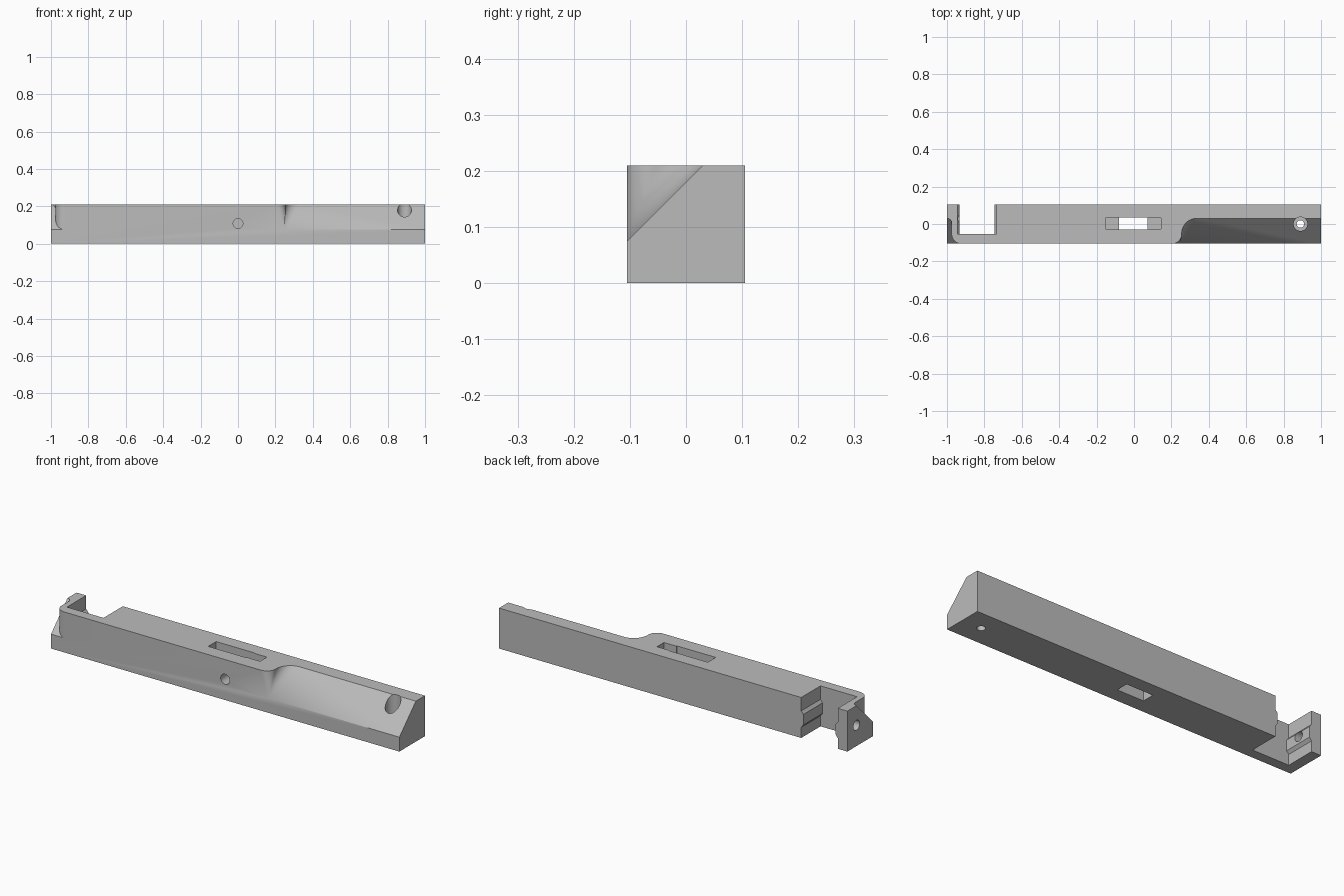
import bpy, bmesh
from math import sin, cos, pi
from mathutils import Vector, Matrix

if "Cube" in bpy.data.objects:
    bpy.data.objects.remove(bpy.data.objects["Cube"])

grey = bpy.data.materials.new("plain grey")
grey.use_nodes = True
colour = (0.5, 0.5, 0.5, 1)
grey.diffuse_color = colour
grey.node_tree.nodes["Principled BSDF"].inputs["Base Color"].default_value = colour


def make(name, bm):
    bmesh.ops.recalc_face_normals(bm, faces=bm.faces)
    mesh = bpy.data.meshes.new(name)
    bm.to_mesh(mesh)
    bm.free()
    mesh.materials.append(grey)
    ob = bpy.data.objects.new(name, mesh)
    bpy.context.collection.objects.link(ob)
    return ob


def loft(name, ring_a, ring_b):
    """Closed solid between two matching rings; repeated points are merged."""
    bm, cache = bmesh.new(), {}

    def vert(p):
        key = tuple(round(c, 5) for c in p)
        if key not in cache:
            cache[key] = bm.verts.new(p)
        return cache[key]

    def face(points):
        vs = list(dict.fromkeys(vert(p) for p in points))
        if len(vs) > 2:
            bm.faces.new(vs)

    face(ring_a)
    face(ring_b)
    for i in range(len(ring_a)):
        j = (i + 1) % len(ring_a)
        face([ring_a[i], ring_a[j], ring_b[j], ring_b[i]])
    return make(name, bm)


def box(name, x0, x1, y0, y1, z0, z1):
    ring = [(x0, y0), (x1, y0), (x1, y1), (x0, y1)]
    return loft(name, [(x, y, z0) for x, y in ring], [(x, y, z1) for x, y in ring])


def rod(name, centre, radius, length, axis):
    bm = bmesh.new()
    bmesh.ops.create_cone(bm, cap_ends=True, segments=32, radius1=radius,
                          radius2=radius, depth=length)
    turn = Vector((0, 0, 1)).rotation_difference(Vector(axis)).to_matrix().to_4x4()
    bmesh.ops.transform(bm, matrix=Matrix.Translation(centre) @ turn, verts=bm.verts)
    return make(name, bm)


def arc(cx, cy, r, a0, a1, n=12):
    return [(cx + r * cos(a0 + (a1 - a0) * i / n),
             cy + r * sin(a0 + (a1 - a0) * i / n)) for i in range(n + 1)]


H, W = 0.21, 0.105
cutters = []

# Long sloped chamfer, fanning out of a single point
apex = Vector((0.25, -W, 0.075))
curve = arc(0.205, -0.055, 0.05, -pi / 2, 0) + arc(0.335, -0.05, 0.08, pi, pi / 2)
top = [apex + (Vector((x, y, H)) - apex) * 1.2 for x, y in curve]
out, zt = -0.15, top[0].z
upper = top + [Vector((1.1, top[-1].y, zt)), Vector((1.1, out, zt)),
               Vector((top[0].x, out, zt))]
lower = [apex] * len(top) + [Vector((1.1, -W, apex.z)), Vector((1.1, out, apex.z)),
                             Vector((apex.x, out, apex.z))]
cutters.append(loft("chamfer_cutter", lower, upper))

# Short sloped chamfer around the bent end wall
curve = arc(-0.925, -0.055, 0.05, -pi / 2, -pi) + arc(-1, 0.005, 0.025, 0, pi / 2)
curve += [(-1.1, 0.03), (-1.1, out), (-0.925, out)]
cutters.append(loft("end_chamfer_cutter", [(x, y, 0.18 + y) for x, y in curve],
                    [(x, y, 0.3) for x, y in curve]))

# Open notch with a ridge on both side walls
mid, half = -0.84, 0.105
side = [(half, -0.1), (half, 0.055), (half - 0.012, 0.07), (half - 0.012, 0.125),
        (half, 0.14), (half, 0.3)]
ring = [(mid + x, z) for x, z in side] + [(mid - x, z) for x, z in reversed(side)]
cutters.append(loft("notch_cutter", [(x, -0.053, z) for x, z in ring],
                    [(x, 0.2, z) for x, z in ring]))

# Stepped slot in the middle
cutters += [box("slot_cutter", -0.08, 0.072, -0.03, 0.035, -0.1, 0.3),
            box("slot_step_cutter", -0.15, 0, -0.03, 0.035, 0.12, 0.31),
            box("slot_tail_cutter", 0, 0.145, -0.026, 0.031, 0.13, 0.32)]

# Pin hole, counterbored screw hole and end wall hole
cutters += [rod("pin_cutter", (0, -0.05, 0.108), 0.026, 0.22, (0, 1, 0)),
            rod("counterbore_cutter", (0.89, 0, 0.2), 0.037, 0.2, (0, 0, 1)),
            rod("screw_cutter", (0.89, 0, 0.1), 0.02, 0.5, (0, 0, 1)),
            rod("end_hole_cutter", (-0.97, 0.03, 0.108), 0.026, 0.14, (1, 0, 0))]

# Main bar
bar = box("bar_body", -1, 1, -W, W, 0, H)
bpy.context.view_layer.objects.active = bar
for cutter in cutters:
    cutter.hide_render = True
    mod = bar.modifiers.new(cutter.name, "BOOLEAN")
    mod.operation, mod.solver, mod.object = "DIFFERENCE", "EXACT", cutter
    bpy.ops.object.modifier_apply(modifier=mod.name)
    bpy.data.objects.remove(cutter)

bpy.ops.object.select_all(action="DESELECT")
bar.select_set(True)
bpy.ops.object.shade_smooth_by_angle(angle=0.45)
